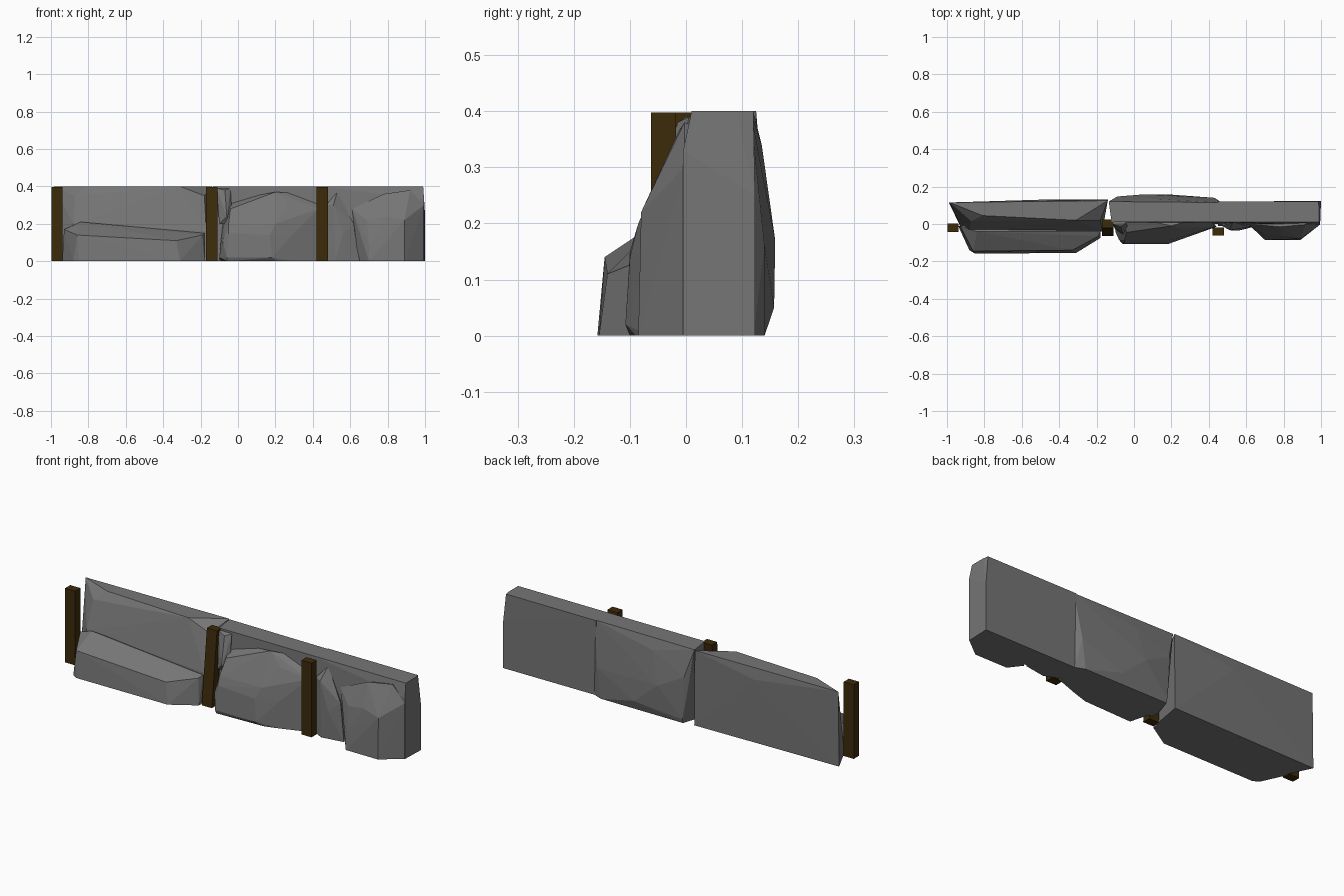
import bpy, bmesh


def colour(name, rgb):
    m = bpy.data.materials.new(name)
    m.diffuse_color = (*rgb, 1)
    return m


wood = colour("dark_wood", (0.045, 0.024, 0.003))
stone = colour("dark_stone", (0.18, 0.18, 0.18))


def hull(name, pts):
    bm = bmesh.new()
    for p in pts:
        bm.verts.new(p)
    res = bmesh.ops.convex_hull(bm, input=bm.verts[:])
    loose = {v for v in res["geom_interior"] if isinstance(v, bmesh.types.BMVert)}
    bmesh.ops.delete(bm, geom=list(loose), context='VERTS')
    bmesh.ops.dissolve_limit(bm, angle_limit=0.02, verts=bm.verts[:], edges=bm.edges[:])
    bmesh.ops.recalc_face_normals(bm, faces=bm.faces[:])
    me = bpy.data.meshes.new(name)
    bm.to_mesh(me)
    bm.free()
    me.materials.append(stone)
    ob = bpy.data.objects.new(name, me)
    bpy.context.collection.objects.link(ob)
    return ob


def rock(name, *chunks):
    """Union of convex chunks into one faceted rock."""
    base = hull(name, chunks[0])
    parts = [hull(name + "_chunk", c) for c in chunks[1:]]
    for p in parts:
        m = base.modifiers.new("union", 'BOOLEAN')
        m.operation, m.solver, m.object = 'UNION', 'EXACT', p
    bpy.context.view_layer.update()
    dg = bpy.context.evaluated_depsgraph_get()
    me = bpy.data.meshes.new_from_object(base.evaluated_get(dg))
    base.modifiers.clear()
    base.data = me
    for p in parts:
        bpy.data.objects.remove(p)
    return base


# left rock: leaning slab with a stepped ledge along its foot
rock("left_rock",
     [(-0.985, 0.115, 0.4), (-0.14, 0.125, 0.4), (-0.99, 0.115, 0), (-0.14, 0.13, 0),
      (-0.5, 0.13, 0.34), (-0.81, 0.045, 0.4), (-0.87, 0.015, 0.35), (-0.31, 0.02, 0.4),
      (-0.18, 0.02, 0.35), (-0.88, -0.03, 0.2), (-0.17, -0.035, 0.16),
      (-0.92, -0.03, 0), (-0.17, -0.04, 0)],
     [(-0.93, -0.01, 0.17), (-0.94, -0.01, 0), (-0.84, -0.04, 0.21), (-0.18, -0.04, 0.15),
      (-0.85, -0.06, 0.185), (-0.19, -0.065, 0.14), (-0.86, -0.145, 0.14),
      (-0.33, -0.14, 0.11), (-0.88, -0.14, 0), (-0.85, -0.158, 0), (-0.31, -0.155, 0),
      (-0.18, -0.075, 0), (-0.18, 0.05, 0), (-0.2, 0.05, 0.12)])

# middle rock: slab with a bulging back, a rounded belly and a ridge at its left edge
rock("middle_rock",
     [(-0.135, 0.12, 0.4), (0.46, 0.115, 0.4), (-0.12, 0.01, 0.4), (0.46, 0.01, 0.4),
      (-0.08, 0.14, 0), (0.46, 0.12, 0), (-0.11, 0, 0), (-0.11, 0.05, 0), (0.46, 0, 0),
      (-0.09, 0.147, 0.25), (-0.08, 0.145, 0.02), (0.06, 0.159, 0.17), (0.2, 0.157, 0.05),
      (0.43, 0.14, 0.16), (0.41, 0.14, 0), (0.1, 0.135, 0.34)],
     [(-0.1, -0.04, 0.02), (-0.04, -0.045, 0.28), (0.2, -0.01, 0.37),
      (0.27, -0.03, 0.31), (-0.08, -0.085, 0.1), (-0.05, -0.085, 0.2), (0.2, -0.085, 0.2),
      (-0.05, -0.1, 0.15), (0.17, -0.1, 0.14), (-0.06, -0.108, 0.02), (0.18, -0.108, 0.02),
      (0.22, -0.09, 0), (-0.06, -0.1, 0), (0.3, -0.065, 0.15), (0.3, -0.065, 0),
      (0.43, -0.015, 0.28), (0.44, -0.015, 0), (0.4, 0.05, 0), (0.4, 0.05, 0.36),
      (-0.1, 0.05, 0), (-0.07, 0.05, 0.32)],
     [(-0.115, 0, 0.39), (-0.07, -0.015, 0.38), (-0.04, 0.005, 0.39), (-0.1, -0.03, 0.2),
      (-0.06, -0.055, 0.24), (-0.03, -0.03, 0.2), (-0.08, 0.05, 0.2), (-0.08, 0.05, 0.39)])

# right rock: upright slab with a small rib and a chunky knob in front
rock("right_rock",
     [(0.45, 0.12, 0.4), (0.985, 0.12, 0.4), (0.99, 0.09, 0.4), (0.99, 0.01, 0.4),
      (0.45, 0.01, 0.4), (0.45, 0.12, 0), (1.0, 0.123, 0), (1.0, 0.123, 0.25),
      (0.995, -0.005, 0), (0.995, -0.005, 0.33), (0.45, -0.01, 0)],
     [(0.47, -0.01, 0.3), (0.47, -0.01, 0), (0.51, -0.032, 0.3), (0.52, -0.035, 0),
      (0.56, -0.035, 0.15), (0.62, -0.015, 0.2), (0.64, -0.015, 0), (0.53, 0.01, 0.37),
      (0.6, 0.05, 0.2), (0.5, 0.05, 0)],
     [(0.63, -0.005, 0.1), (0.65, -0.02, 0), (0.61, 0, 0.28), (0.7, -0.075, 0.09),
      (0.69, -0.05, 0.22), (0.79, -0.08, 0.09), (0.79, -0.065, 0.24), (0.7, -0.085, 0),
      (0.89, -0.085, 0), (0.89, -0.08, 0.22), (0.78, -0.015, 0.36), (0.92, -0.003, 0.38),
      (0.995, -0.003, 0.3), (0.995, -0.003, 0), (0.9, 0.06, 0), (0.7, 0.06, 0),
      (0.9, 0.06, 0.36), (0.7, 0.06, 0.3)])

# square wooden posts: (x, y at foot, y at top); the middle one leans back
for i, (x, y0, y1) in enumerate([(-0.968, -0.02, -0.02), (-0.14, -0.043, 0.001),
                                 (0.45, -0.04, -0.04)]):
    bpy.ops.mesh.primitive_cube_add(size=1)
    post = bpy.context.object
    post.name = f"wooden_post_{i + 1}"
    for v in post.data.vertices:
        top = v.co.z > 0
        v.co = (x + v.co.x * 0.06, (y1 if top else y0) + v.co.y * 0.044, 0.398 * top)
    post.data.materials.append(wood)
